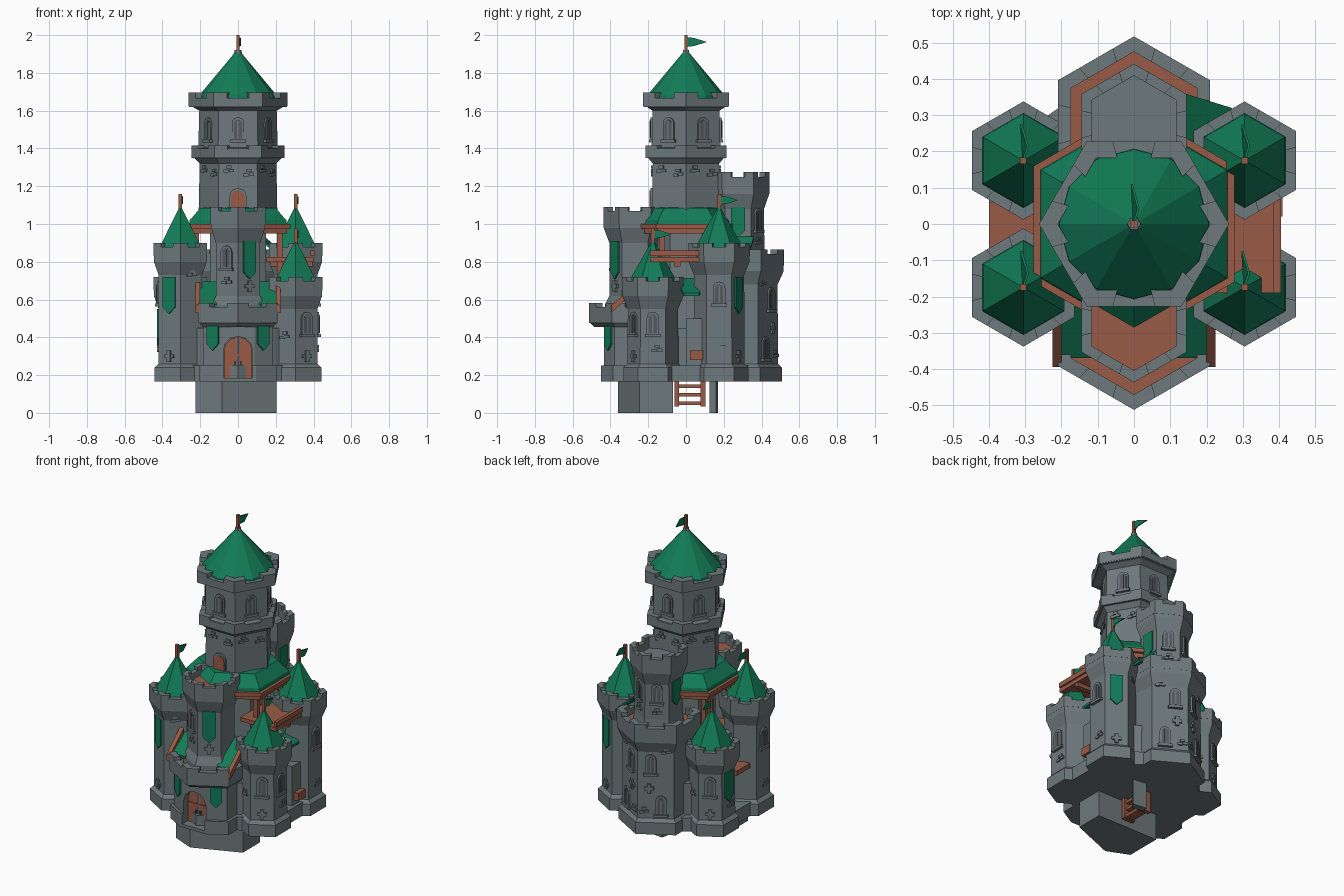
import bpy, bmesh, math
from mathutils import Vector

if "Cube" in bpy.data.objects:
    bpy.data.objects.remove(bpy.data.objects["Cube"])


def material(name, r, g, b):
    m = bpy.data.materials.new(name)
    m.diffuse_color = (r, g, b, 1)
    m.use_nodes = True
    m.node_tree.nodes["Principled BSDF"].inputs["Base Color"].default_value = m.diffuse_color
    return m


STONE = material("stone grey", .155, .19, .2)
DARK = material("dark stone", .085, .105, .115)
GREEN = material("roof green", .006, .2, .095)
WOOD = material("wood brown", .32, .105, .062)


def finish(name, bm, mat):
    bmesh.ops.recalc_face_normals(bm, faces=bm.faces)
    me = bpy.data.meshes.new(name)
    bm.to_mesh(me)
    bm.free()
    me.materials.append(mat)
    ob = bpy.data.objects.new(name, me)
    bpy.context.collection.objects.link(ob)
    return ob


def loft(name, loops, mat, closed=False):
    """Skin equal-length loops of 3D points; cap the ends or join last to first."""
    bm = bmesh.new()
    rows = [[bm.verts.new(p) for p in lp] for lp in loops]
    n = len(rows[0])
    for a, b in zip(rows, rows[1:] + ([rows[0]] if closed else [])):
        for i in range(n):
            j = (i + 1) % n
            bm.faces.new((a[i], a[j], b[j], b[i]))
    if not closed:
        bm.faces.new(rows[0])
        bm.faces.new(rows[-1])
    return finish(name, bm, mat)


def prism(name, pts, z0, z1, mat):
    return loft(name, [[(x, y, z) for x, y in pts] for z in (z0, z1)], mat)


def box(name, x0, x1, y0, y1, z0, z1, mat):
    return prism(name, [(x0, y0), (x1, y0), (x1, y1), (x0, y1)], z0, z1, mat)


def ngon(c, r, rot=90, n=6):
    return [(c[0] + r * math.cos(math.radians(rot) + math.tau * i / n),
             c[1] + r * math.sin(math.radians(rot) + math.tau * i / n)) for i in range(n)]


def turned(name, c, profile, mat, rot=90, n=6, closed=False):
    return loft(name, [[(x, y, z) for x, y in ngon(c, r, rot, n)] for r, z in profile], mat, closed)


def ring(name, c, ro, ri, z0, z1, mat, rot=90):
    turned(name, c, [(ro, z0), (ro, z1), (ri, z1), (ri, z0)], mat, rot, closed=True)


def battlement(name, c, ro, ri, z0, z1, z2, rot=90, t=.28):
    """Parapet ring with an angled merlon on every corner."""
    ring(name + "_parapet", c, ro, ri, z0, z1, STONE, rot)
    o = [Vector(p) for p in ngon(c, ro, rot)]
    q = [Vector(p) for p in ngon(c, ri, rot)]
    for i in range(6):
        p, k = i - 1, (i + 1) % 6
        prism(name + "_merlon", [o[i].lerp(o[p], t), o[i], o[i].lerp(o[k], t),
                                 q[i].lerp(q[k], t), q[i], q[i].lerp(q[p], t)], z1 - .002, z2, STONE)


def plate(name, poly, c, ang, dist, u, z, thick, mat):
    """Outline in (across, up) extruded outwards on a wall facing ang degrees."""
    a = math.radians(ang)
    nrm, side = Vector((math.cos(a), math.sin(a), 0)), Vector((-math.sin(a), math.cos(a), 0))
    base = Vector((c[0], c[1], z)) + side * u
    return loft(name, [[base + side * s + nrm * d + Vector((0, 0, h)) for s, h in poly]
                       for d in (dist - .01, dist + thick)], mat)


def arch(w, h):
    return [(-w, 0), (w, 0)] + [(w * math.cos(math.pi * i / 6), h - w + w * math.sin(math.pi * i / 6))
                                for i in range(7)]


def rect(u0, u1, v0, v1):
    return [(u0, v0), (u1, v0), (u1, v1), (u0, v1)]


def window(c, ang, dist, z, u=0, s=1):
    plate("window_frame", arch(.033 * s, .125 * s), c, ang, dist, u, z - .06, .009, STONE)
    plate("window_pane", arch(.021 * s, .1 * s), c, ang, dist, u, z - .048, .011, DARK)
    plate("window_mullion", rect(-.004, .004, .012, .105), c, ang, dist, u, z - .06, .014, STONE)
    plate("window_sill", rect(-.042, .042, 0, .016), c, ang, dist, u, z - .068, .018, STONE)


def banner(c, ang, dist, z0, z1, w=.038, u=0):
    plate("banner", [(0, z0), (w, z0 + .035), (w, z1), (-w, z1), (-w, z0 + .035)],
          c, ang, dist, u, 0, .009, GREEN)


def slit(c, ang, dist, z, u=0):
    plate("cross_slit", rect(-.028, .028, -.01, .01), c, ang, dist, u, z, .01, STONE)
    plate("cross_slit", rect(-.011, .011, -.03, .03), c, ang, dist, u, z, .012, STONE)


def bricks(c, ang, dist, z, u=0):
    for du, dz in ((-.014, 0), (.016, .004), (.002, .022)):
        plate("brick", rect(-.014, .014, -.008, .008), c, ang, dist, u + du, z + dz, .009, STONE)


def flag(c, z0, z1, length):
    x, y = c
    box("flag_pole", x - .009, x + .009, y - .009, y + .009, z0, z1, WOOD)
    h = length * .48
    pts = [(0, 0), (.4, .1), (1, .5), (.4, .9), (0, 1)]
    wave = [0, .012, -.006, .012, 0]
    loft("flag", [[(x + w + d, y + a * length, z1 - .01 - h + b * h) for (a, b), w in zip(pts, wave)]
                  for d in (-.003, .003)], GREEN)


# ground rock, hanging post and ladder under the floor
prism("foundation_rock", [(-.225, -.3), (-.085, -.36), (.205, -.245), (.205, -.07), (-.225, -.07)], 0, .17, STONE)
prism("foundation_post", [(.04, .13), (.12, .125), (.14, .16), (.05, .17)], 0, .17, STONE)
for y in (-.05, .09):
    box("ladder_rail", -.04, .04, y - .012, y + .012, .035, .17, WOOD)
for z in (.05, .095, .14):
    box("ladder_rung", -.03, .03, -.055, .1, z - .009, z + .009, WOOD)

# floor slab and inner keep
prism("floor_slab", [(0, -.42), (.4, -.19), (.4, .19), (0, .46), (-.4, .19), (-.4, -.19)], .165, .25, STONE)
prism("inner_wall", [(0, -.4), (.29, -.21), (.29, .21), (0, .42), (-.29, .21), (-.29, -.21)], .24, .45, STONE)
turned("keep_core", (0, 0), [(.25, .4), (.25, .62)], STONE)
turned("keep_floor", (0, 0), [(.28, .62), (.28, .66)], WOOD)
turned("keep_neck", (0, 0), [(.17, .65), (.17, 1)], STONE)
for x, y in ngon((0, 0), .255):
    box("gallery_post", x - .014, x + .014, y - .014, y + .014, .65, .98, WOOD)
ring("gallery_beam", (0, 0), .30, .25, .95, .975, WOOD)
ring("eave_beam", (0, 0), .32, .26, .975, 1.0, WOOD)
turned("skirt_roof", (0, 0), [(.30, .99), (.295, 1.02), (.23, 1.085), (.15, 1.09)], GREEN)

# side decks and awnings
box("right_deck", .15, .4, -.19, .08, .80, .825, WOOD)
box("right_deck_rail", .385, .405, -.19, .08, .83, .86, WOOD)
box("right_deck_beam", .17, .395, -.06, -.03, .775, .80, WOOD)
box("left_deck", -.40, -.2, -.07, .06, .47, .5, WOOD)
box("well_ledge", .28, .38, 0, .1, .24, .5, STONE)
box("trough", .37, .41, .02, .09, .28, .33, WOOD)
loft("side_canopy", [[(.22, -.06, z), (.22, .1, z), (.38, .07, z - .08), (.38, -.01, z - .08)]
                     for z in (.70, .715)], GREEN)
loft("back_awning", [[(.1, .2, z), (.14, .36, z), (.27, .32, z - .12), (.27, .16, z - .12)]
                     for z in (.92, .935)], GREEN)
for s in (-1, 1):
    loft("front_awning", [[(s * .11, -.2, z + .12), (s * .11, -.37, z), (s * .2, -.37, z), (s * .2, -.2, z + .12)]
                          for z in (.56, .575)], GREEN)
    loft("awning_beam", [[(s * .2, -.26, z + .12), (s * .2, -.395, z), (s * .225, -.395, z), (s * .225, -.26, z + .12)]
                         for z in (.53, .57)], WOOD)

# corner towers: two tall, two short, diagonally paired
for sx, sy in ((-1, -1), (1, 1), (1, -1), (-1, 1)):
    c = (sx * .305, sy * .175)
    top = .9 if sx == sy else .72
    turned("corner_tower", c, [(.157, .165), (.157, .24), (.135, .26), (.133, top - .17),
                               (.162, top - .1), (.162, top - .06)], STONE)
    battlement("corner_tower", c, .163, .13, top - .07, top - .022, top)
    turned("corner_roof", c, [(.132, top - .06), (.128, top - .025), (.006, top + .19)], GREEN)
    flag(c, top + .15, top + .26, .1)
    d = .1155
    f = 60 if sy > 0 else -60
    out = f if sx > 0 else 180 - f
    inn = 180 - out
    side = 0 if sx > 0 else 180
    if sx == sy:
        banner(c, out, d, .525, .72)
        window(c, side, d, .63)
        bricks(c, inn, d, .73)
    else:
        window(c, out, d, .47)
        if sx > 0:
            window(c, side, d, .47)
        else:
            banner(c, side, d, .36, .55)
        bricks(c, inn, d, .4)
    slit(c, out, d, .3)
    bricks(c, side, d, .33, .02)

# gatehouse with flat front, arched recess and door
G = (0, -.27)


def gate_pts(r, front):
    v = [Vector(p) for p in ngon(G, r)]
    e = (front - (G[1] - r)) / .57735
    return [v[0], v[1], v[2], (-e, front), (e, front), v[4], v[5]]


cut = plate("gate_cutter", arch(.078, .22), (0, 0), -90, .38, 0, .185, .2, STONE)
cut.hide_render = True
cut.hide_set(True)
for nm, r, y, z0, z1 in (("gatehouse_base", .235, -.45, .165, .25), ("gatehouse_wall", .215, -.435, .245, .48)):
    ob = prism(nm, gate_pts(r, y), z0, z1, STONE)
    m = ob.modifiers.new("gate", 'BOOLEAN')
    m.operation, m.object, m.solver = 'DIFFERENCE', cut, 'EXACT'
plate("gate_door", arch(.075, .217), (0, 0), -90, .375, 0, .186, .02, WOOD)
plate("gate_gap", rect(-.003, .003, 0, .21), (0, 0), -90, .375, 0, .187, .023, DARK)
plate("gate_band", rect(-.07, .07, 0, .012), (0, 0), -90, .375, 0, .3, .026, WOOD)
for s in (-.015, .015):
    plate("gate_handle", rect(-.005, .005, -.012, .012), (0, 0), -90, .375, s, .26, .03, DARK)
for a in (-60, -120):
    banner(G, a, .187, .33, .46, .035, .045 if a == -60 else -.045)
turned("gate_terrace", G, [(.215, .455), (.24, .48), (.24, .51)], STONE)
turned("gate_terrace_floor", G, [(.205, .5), (.205, .52)], WOOD)
battlement("gate_terrace", G, .2425, .2, .475, .56, .582)

# front and rear upper towers
turned("front_tower", G, [(.16, .5), (.16, .57), (.136, .62), (.136, .9), (.166, .98), (.166, 1.02)], STONE)
turned("front_tower_floor", G, [(.136, 1.01), (.136, 1.03)], WOOD)
battlement("front_tower", G, .167, .134, 1.0, 1.068, 1.09)
banner(G, -60, .118, .71, .91)
window(G, -120, .118, .82)
slit(G, -60, .118, .67)
bricks(G, -120, .118, .69)

B = (0, .275)
turned("rear_tower", B, [(.232, .165), (.232, .24), (.212, .26), (.21, .68), (.242, .75), (.242, .79)], STONE)
turned("rear_terrace_floor", B, [(.205, .78), (.205, .80)], WOOD)
battlement("rear_tower", B, .2425, .2, .78, .84, .865)
turned("rear_upper_tower", B, [(.15, .78), (.14, .86), (.138, 1.08), (.166, 1.16), (.166, 1.2)], STONE)
battlement("rear_upper_tower", B, .167, .134, 1.18, 1.25, 1.275)
for a, s in ((60, 1), (120, -1)):
    window(B, a, .183, .6, s * .03)
    window(B, a, .183, .34, -s * .03)
    slit(B, a, .183, .45, s * .04)
    bricks(B, a, .183, .68, -s * .06)
    bricks(B, a, .183, .3, s * .07)
    window(B, a, .12, 1.02)
    bricks(B, a, .12, .9)
for a in (0, 180):
    banner(B, a, .12, .93, 1.09)

# main tower
turned("main_tower", (0, 0), [(.21, .98), (.203, 1.32), (.24, 1.36), (.245, 1.36), (.245, 1.4), (.21, 1.405),
                              (.205, 1.6), (.24, 1.62), (.26, 1.62), (.26, 1.66)], STONE, 0)
battlement("main_tower_collar", (0, 0), .247, .205, 1.35, 1.395, 1.415, 0)
battlement("main_tower_top", (0, 0), .262, .21, 1.625, 1.668, 1.695, 0)
for k in range(6):
    a = -90 + 60 * k
    window((0, 0), a, .179, 1.5)
    bricks((0, 0), a, .176, 1.28, -.05)
    bricks((0, 0), a, .176, 1.26, .055)
plate("tower_door_frame", arch(.045, .12), (0, 0), -90, .18, 0, 1.07, .009, STONE)
plate("tower_door", arch(.036, .108), (0, 0), -90, .18, 0, 1.07, .013, WOOD)
turned("main_roof", (0, 0), [(.208, 1.655), (.206, 1.68), (.014, 1.91)], GREEN, 0, 12)
turned("roof_cap", (0, 0), [(.022, 1.895), (.018, 1.92)], STONE, 0)
flag((0, 0), 1.88, 2.0, .11)
